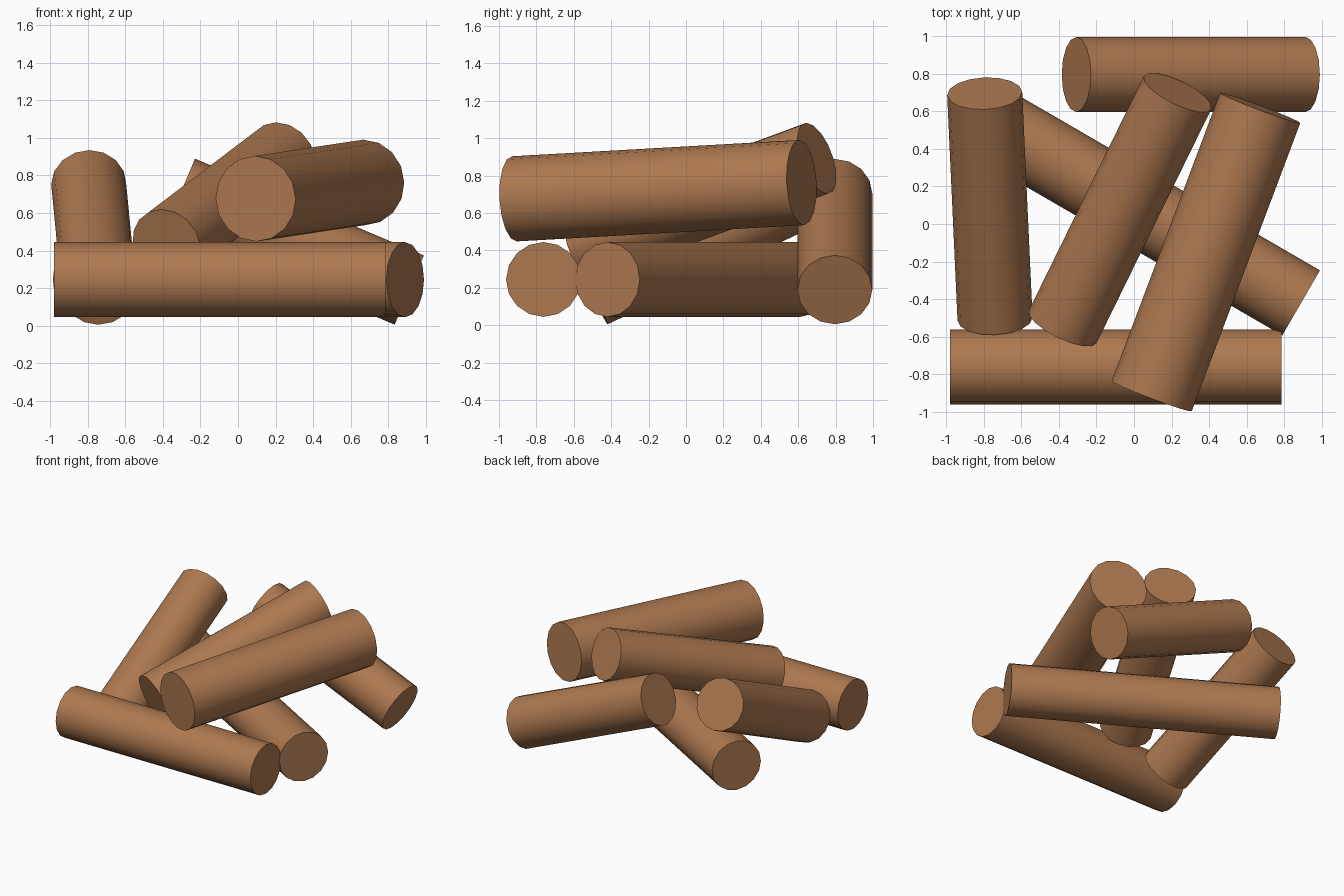
import bpy
import math
from mathutils import Vector

if "Cube" in bpy.data.objects:
    bpy.data.objects.remove(bpy.data.objects["Cube"])

# One bark-brown material for the whole pile
wood = bpy.data.materials.new("brown wood")
wood.diffuse_color = (0.42, 0.19, 0.08, 1.0)
wood.use_nodes = True
wood.node_tree.nodes["Principled BSDF"].inputs["Base Color"].default_value = wood.diffuse_color


def log(name, start, end, radius=0.2):
    """Straight round log between two end centres."""
    a, b = Vector(start), Vector(end)
    axis = b - a
    bpy.ops.mesh.primitive_cylinder_add(
        vertices=16, radius=radius, depth=axis.length, location=(a + b) / 2,
        rotation=axis.to_track_quat('Z', 'Y').to_euler())
    ob = bpy.context.object
    ob.name = name
    ob.data.materials.append(wood)
    bpy.ops.object.shade_smooth_by_angle(angle=math.radians(40))
    return ob


# Logs lying flat on the bottom
log("front_log", (-0.98, -0.762, 0.245), (0.785, -0.762, 0.245))
log("diagonal_log", (-0.885, 0.61, 0.245), (0.89, -0.42, 0.245))

# Logs leaning on the bottom ones
log("left_leaning_log", (-0.74, -0.505, 0.186), (-0.795, 0.695, 0.754))
log("back_leaning_log", (0.912, 0.796, 0.19), (-0.307, 0.796, 0.705))

# Logs resting on top
log("middle_top_log", (-0.38, -0.548, 0.43), (0.232, 0.70, 0.893))
log("thick_top_log", (0.094, -0.917, 0.676), (0.672, 0.618, 0.763), 0.228)
